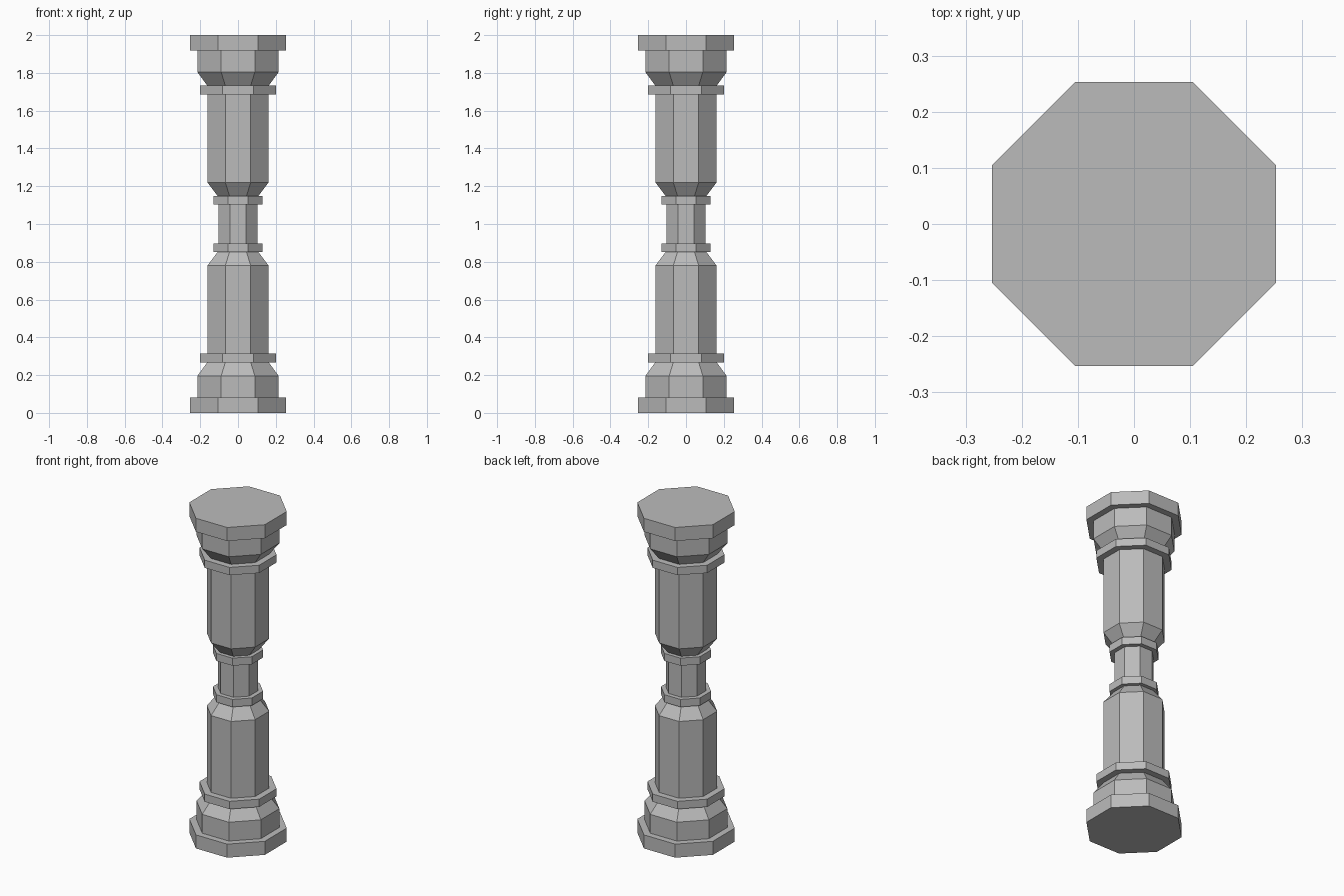
import bpy
import bmesh
import math
from mathutils import Matrix

cube = bpy.data.objects.get("Cube")
if cube:
    bpy.data.objects.remove(cube, do_unlink=True)

SIDES = 8
HEIGHT = 2.0

stone = bpy.data.materials.new("grey stone")
stone.use_nodes = True
grey = (0.5, 0.5, 0.5, 1)
stone.diffuse_color = grey
stone.node_tree.nodes["Principled BSDF"].inputs["Base Color"].default_value = grey


def octagon_part(name, profile):
    """Closed octagonal solid through (distance to flat side, height) pairs."""
    bm = bmesh.new()
    rings = []
    for flat, z in profile:
        radius = flat / math.cos(math.pi / SIDES)
        ring = bmesh.ops.create_circle(
            bm, segments=SIDES, radius=radius,
            matrix=Matrix.Translation((0, 0, z))
            @ Matrix.Rotation(math.pi / SIDES, 4, "Z"))
        rings.append(ring["verts"])
    for low, high in zip(rings, rings[1:]):
        for i in range(SIDES):
            j = (i + 1) % SIDES
            bm.faces.new((low[i], low[j], high[j], high[i]))
    bm.faces.new(rings[0])
    bm.faces.new(rings[-1])
    bmesh.ops.recalc_face_normals(bm, faces=bm.faces)
    mesh = bpy.data.meshes.new(name)
    bm.to_mesh(mesh)
    bm.free()
    mesh.materials.append(stone)
    obj = bpy.data.objects.new(name, mesh)
    bpy.context.collection.objects.link(obj)


# Parts of the lower half, from the ground up
half = {
    "plinth": [(0.253, 0), (0.253, 0.082)],
    "tapered_block": [(0.215, 0.082), (0.215, 0.196), (0.162, 0.268)],
    "wide_collar": [(0.2, 0.268), (0.2, 0.315)],
    "shaft": [(0.162, 0.315), (0.162, 0.78), (0.108, 0.852)],
    "narrow_collar": [(0.13, 0.852), (0.13, 0.898)],
}

# The upper half mirrors the lower one
for part, profile in half.items():
    octagon_part("lower_" + part, profile)
    octagon_part("upper_" + part, [(r, HEIGHT - z) for r, z in profile])

# Slim neck joining the halves
octagon_part("neck", [(0.104, 0.898), (0.104, HEIGHT - 0.898)])
